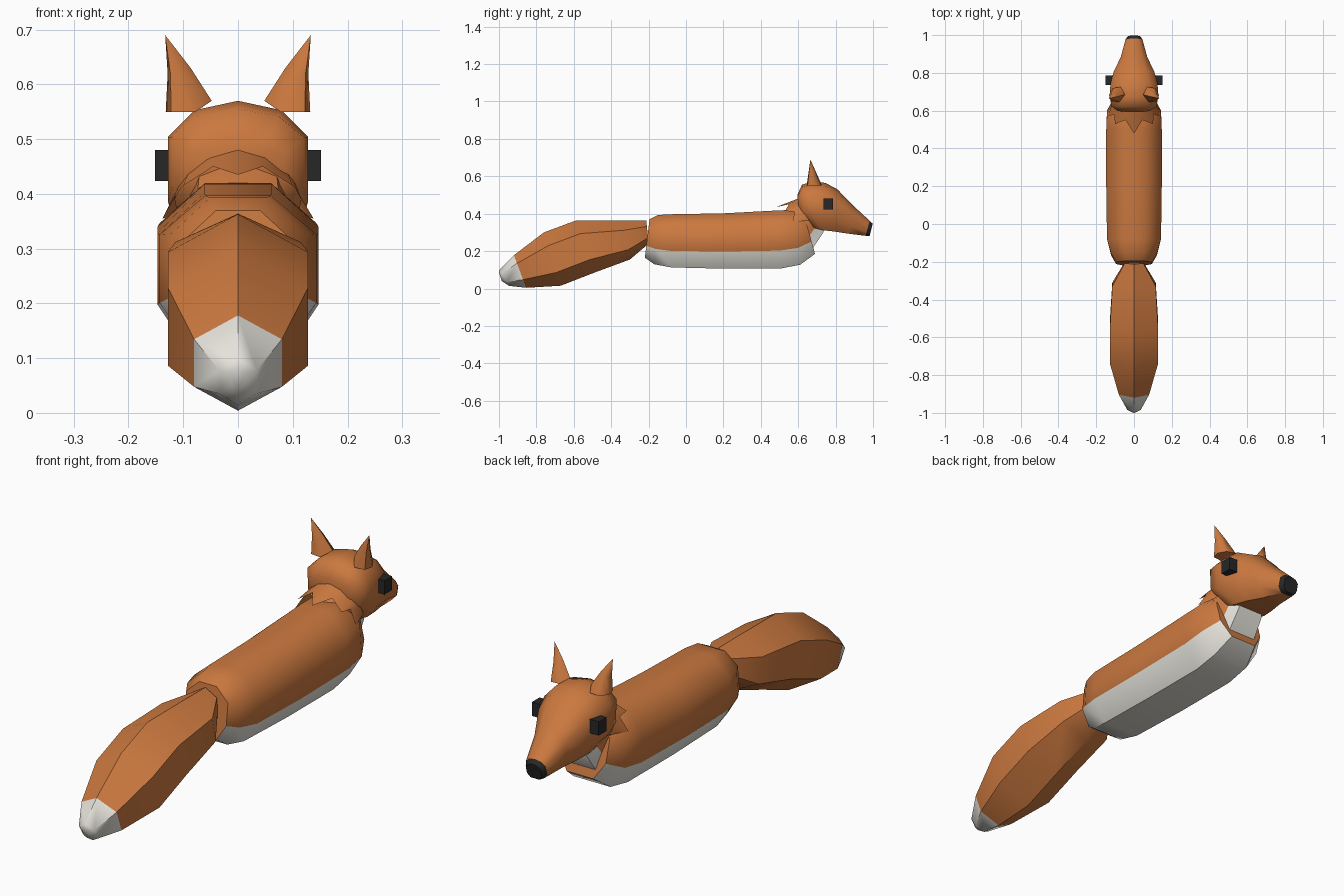
import bpy, bmesh, math
from mathutils import Vector

if "Cube" in bpy.data.objects:
    bpy.data.objects.remove(bpy.data.objects["Cube"])


def mat(name, c):
    m = bpy.data.materials.new(name)
    m.diffuse_color = (*c, 1)
    m.use_nodes = True
    m.node_tree.nodes["Principled BSDF"].inputs["Base Color"].default_value = m.diffuse_color
    return m


ORANGE = mat("orange_fur", (0.60, 0.19, 0.05))
WHITE = mat("white_fur", (0.78, 0.76, 0.70))
BLACK = mat("black", (0.02, 0.02, 0.02))


def finish(bm, name, mats, angle=50):
    bmesh.ops.recalc_face_normals(bm, faces=bm.faces)
    me = bpy.data.meshes.new(name)
    bm.to_mesh(me)
    bm.free()
    ob = bpy.data.objects.new(name, me)
    bpy.context.collection.objects.link(ob)
    for m in mats:
        me.materials.append(m)
    bpy.ops.object.select_all(action='DESELECT')
    ob.select_set(True)
    bpy.context.view_layer.objects.active = ob
    bpy.ops.object.shade_smooth_by_angle(angle=math.radians(angle))
    return ob


def loft(name, stations, profile, mats, paint):
    """Stations: (top y, top z, bottom y, bottom z, half width).
    Profile: (x factor, share of the way from top to bottom), right half."""
    section = profile + [(-x, t) for x, t in reversed(profile) if x > 0]
    n = len(section)
    bm = bmesh.new()
    rings = []
    for ty, tz, by, bz, w in stations:
        rings.append([bm.verts.new((x * w, ty + (by - ty) * t, tz + (bz - tz) * t))
                      for x, t in section])
    for i, (a, b) in enumerate(zip(rings, rings[1:])):
        for j in range(n):
            k = (j + 1) % n
            f = bm.faces.new((a[j], a[k], b[k], b[j]))
            f.material_index = paint(i, (section[j][1] + section[k][1]) / 2)
    bm.faces.new(rings[0]).material_index = paint(0, 0.5)
    bm.faces.new(rings[-1]).material_index = paint(len(rings) - 2, 0.5)
    return finish(bm, name, mats)


# Body with white belly
loft("body", [
    (-0.195, 0.37, -0.22, 0.165, 0.095),
    (-0.15, 0.393, -0.17, 0.13, 0.122),
    (-0.08, 0.397, -0.08, 0.113, 0.143),
    (0.20, 0.402, 0.20, 0.106, 0.147),
    (0.50, 0.418, 0.50, 0.106, 0.147),
    (0.58, 0.42, 0.61, 0.127, 0.143),
    (0.63, 0.40, 0.69, 0.185, 0.105)],
    [(0.42, 0), (1, 0.25), (1, 0.69), (0.58, 1)],
    [ORANGE, WHITE], lambda i, t: int(t > 0.7))

# Neck with white bib
loft("neck", [
    (0.53, 0.39, 0.66, 0.19, 0.11),
    (0.60, 0.46, 0.735, 0.30, 0.10),
    (0.66, 0.49, 0.73, 0.36, 0.09)],
    [(0, 0), (0.7, 0.1), (1, 0.45), (0.75, 0.75), (0.6, 1)],
    [ORANGE, WHITE], lambda i, t: int(t > 0.7))

# Zigzag ruff behind the head
bm = bmesh.new()
inner, outer = [], []
zigzag = [(0, 0.48, 0.435), (0.045, 0.55, 0.45), (0.10, 0.53, 0.415),
          (0.105, 0.58, 0.41), (0.138, 0.57, 0.355), (0.12, 0.62, 0.36)]
arc = [(0, 0.61, 0.485), (0.05, 0.61, 0.47), (0.09, 0.62, 0.44),
       (0.105, 0.63, 0.42), (0.115, 0.64, 0.39), (0.11, 0.66, 0.365)]
full = lambda p: [(-x, y, z) for x, y, z in p[:0:-1]] + p
outer = [bm.verts.new(p) for p in full(zigzag)]
inner = [bm.verts.new(p) for p in full(arc)]
for j in range(len(outer) - 1):
    bm.faces.new((outer[j], outer[j + 1], inner[j + 1], inner[j]))
finish(bm, "neck_ruff", [ORANGE])

# Head, muzzle and black nose
loft("head", [
    (0.595, 0.50, 0.605, 0.40, 0.085),
    (0.62, 0.555, 0.63, 0.365, 0.12),
    (0.67, 0.57, 0.68, 0.325, 0.128),
    (0.745, 0.565, 0.73, 0.312, 0.125),
    (0.81, 0.53, 0.79, 0.305, 0.108),
    (0.89, 0.447, 0.87, 0.293, 0.07),
    (0.982, 0.362, 0.96, 0.282, 0.045),
    (0.998, 0.347, 0.982, 0.282, 0.034)],
    [(0, 0), (0.62, 0.07), (1, 0.27), (1, 0.75), (0.6, 1)],
    [ORANGE, BLACK], lambda i, t: int(i == 6))

# Tail with white tip
loft("tail", [
    (-0.212, 0.363, -0.20, 0.24, 0.05),
    (-0.34, 0.364, -0.30, 0.155, 0.115),
    (-0.59, 0.363, -0.49, 0.085, 0.128),
    (-0.76, 0.30, -0.67, 0.015, 0.128),
    (-0.92, 0.178, -0.855, 0.004, 0.08),
    (-0.998, 0.10, -0.945, 0.014, 0.035),
    (-1.0, 0.085, -0.985, 0.04, 0.012)],
    [(0, 0), (1, 0.25), (1, 0.75), (0, 1)],
    [ORANGE, WHITE], lambda i, t: int(i >= 4))

for side, s in (("right", 1), ("left", -1)):
    # Ears: leaning six-sided cones
    bm = bmesh.new()
    base = [bm.verts.new((s * x, y, z)) for x, y, z in (
        (0.048, 0.685, 0.57), (0.078, 0.645, 0.55), (0.122, 0.65, 0.55),
        (0.132, 0.685, 0.55), (0.112, 0.72, 0.55), (0.07, 0.725, 0.555))]
    mid = [bm.verts.new(v.co.lerp(Vector((s * 0.133, 0.665, 0.69)), 0.5)
                        + Vector((-s * 0.004, 0, 0.0))) for v in base]
    tip = bm.verts.new((s * 0.133, 0.665, 0.69))
    for j in range(6):
        k = (j + 1) % 6
        bm.faces.new((base[j], base[k], mid[k], mid[j]))
        bm.faces.new((mid[j], mid[k], tip))
    bm.faces.new(base)
    finish(bm, side + "_ear", [ORANGE], 60)

    # Eyes: flat black blocks
    bm = bmesh.new()
    bmesh.ops.create_cube(bm, size=1)
    for v in bm.verts:
        v.co = (s * 0.127 + v.co.x * 0.05, 0.76 + v.co.y * 0.05, 0.452 + v.co.z * 0.057)
    finish(bm, side + "_eye", [BLACK], 30)
